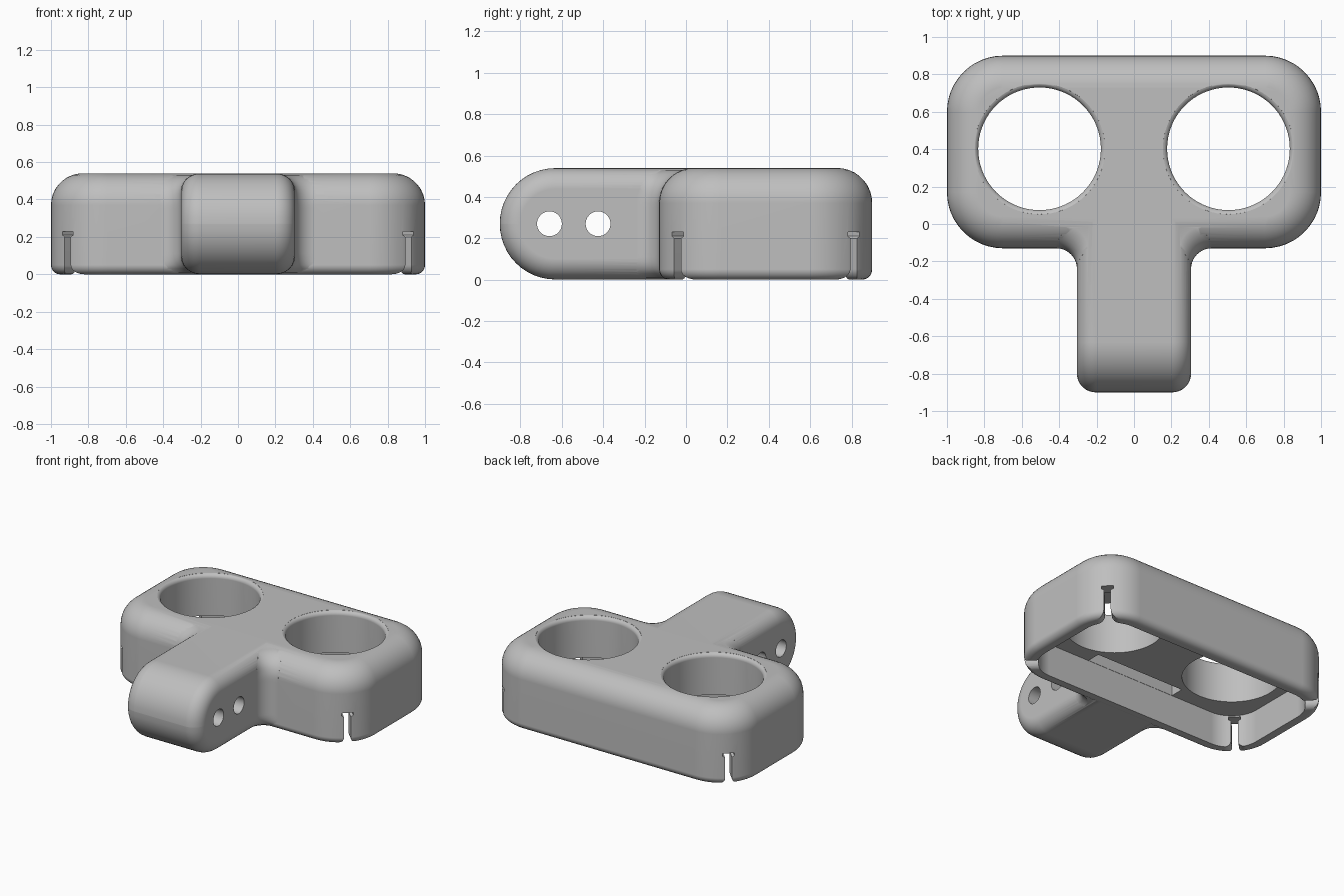
import bpy, bmesh
from math import sin, cos, pi, sqrt
from mathutils import Vector

cube = bpy.data.objects.get("Cube")
if cube:
    bpy.data.objects.remove(cube, do_unlink=True)

grey = bpy.data.materials.new("matte_grey")
grey.use_nodes = True
grey.diffuse_color = (0.52, 0.52, 0.52, 1)
grey.node_tree.nodes["Principled BSDF"].inputs["Base Color"].default_value = grey.diffuse_color

HEIGHT, TOP_R, LOW_R = 0.54, 0.17, 0.05
MID_Y, CEILING = 0.385, 0.24
HANDLE_X, HANDLE_R = 0.305, 0.1


def loft(name, rings):
    """Closed solid through rings that all have the same point count."""
    bm = bmesh.new()
    loops = [[bm.verts.new(p) for p in ring] for ring in rings]
    n = len(loops[0])
    for a, b in zip(loops, loops[1:]):
        for i in range(n):
            j = (i + 1) % n
            bm.faces.new((a[i], a[j], b[j], b[i]))
    bm.faces.new(loops[0])
    bm.faces.new(loops[-1])
    bmesh.ops.recalc_face_normals(bm, faces=bm.faces)
    mesh = bpy.data.meshes.new(name)
    bm.to_mesh(mesh)
    bm.free()
    mesh.materials.append(grey)
    obj = bpy.data.objects.new(name, mesh)
    bpy.context.collection.objects.link(obj)
    return obj


def rounded_rect(w, d, r, steps=12):
    pts = []
    for q, (sx, sy) in enumerate(((1, 1), (-1, 1), (-1, -1), (1, -1))):
        for i in range(steps + 1):
            a = (q + i / steps) * pi / 2
            pts.append((sx * (w / 2 - r) + r * cos(a), sy * (d / 2 - r) + r * sin(a)))
    return pts


def round_over(height, low, top, steps=9):
    """(inset, height) pairs of a wall with both edges rounded."""
    angles = [i / steps * pi / 2 for i in range(steps + 1)]
    return ([(low * (1 - sin(a)), low * (1 - cos(a))) for a in angles] +
            [(top * (1 - cos(a)), height - top + top * sin(a)) for a in angles])


def inset_at(z, low, top):
    """Inset of such a wall at a given height."""
    if z < low:
        return low - sqrt(low ** 2 - (low - z) ** 2)
    if z > HEIGHT - top:
        return top - sqrt(top ** 2 - (z - HEIGHT + top) ** 2)
    return 0


def boolean(target, tool, operation):
    mod = target.modifiers.new(operation, 'BOOLEAN')
    mod.operation, mod.solver, mod.object = operation, 'EXACT', tool
    bpy.context.view_layer.objects.active = target
    bpy.ops.object.modifier_apply(modifier=mod.name)
    bpy.data.objects.remove(tool, do_unlink=True)


# Wide body with rounded corners and rounded upper edge
body = loft("holder_body", [
    [(x, y + MID_Y, z) for x, y in rounded_rect(2 - 2 * s, 1.03 - 2 * s, 0.3 - s)]
    for s, z in round_over(HEIGHT, LOW_R, TOP_R)])

# Handle with a half-round end, reaching into the body
handle = loft("handle", [
    [(h - HANDLE_X, y - 0.15, z + HEIGHT / 2)
     for y, z in rounded_rect(1.5 - 2 * s, 0.538 - 2 * s, 0.268 - s)]
    for s, h in round_over(2 * HANDLE_X, HANDLE_R, HANDLE_R)])
boolean(body, handle, 'UNION')


# Concave blends between handle and body
def blend(side):
    r, rings = 0.11, []
    for i in range(27):
        z = 0.01 + 0.02 * i
        back = -0.13 + inset_at(z, LOW_R, TOP_R)
        flank = HANDLE_X - inset_at(z, HANDLE_R, HANDLE_R)
        cx, cy = flank + r, back - r
        ring = [(cx + r * cos(a), cy + r * sin(a))
                for a in [pi / 2 * (1 + k / 10) for k in range(11)]]
        ring += [(flank - 0.08, cy), (flank - 0.08, back + 0.08), (cx, back + 0.08)]
        rings.append([(side * x, y, z) for x, y in ring])
    return loft("blend", rings)


for side in (-1, 1):
    boolean(body, blend(side), 'UNION')

# Open underside with a deeper pocket beside the handle
cavity = loft("cavity", [[(x, y + MID_Y, z) for x, y in rounded_rect(1.82, 0.85, 0.21)]
                         for z in (-0.1, CEILING)])
boolean(body, cavity, 'DIFFERENCE')
pocket = loft("pocket", [[(x, y + 0.012, z) for x, y in rounded_rect(0.72, 0.1, 0.005, 2)]
                         for z in (CEILING - 0.05, 0.42)])
boolean(body, pocket, 'DIFFERENCE')


# Large round openings with a softened upper rim
def disc(cx, r, z):
    return [(cx + r * cos(i * pi / 36), 0.402 + r * sin(i * pi / 36), z) for i in range(72)]


for cx in (-0.505, 0.505):
    rim = [(0.328 + 0.03 * (1 - cos(a)), HEIGHT - 0.03 + 0.03 * sin(a))
           for a in [k * pi / 12 for k in range(6)]]
    opening = loft("opening", [disc(cx, 0.328, 0.1)] + [disc(cx, r, z) for r, z in rim] +
                   [disc(cx, 0.36, 0.6)])
    boolean(body, opening, 'DIFFERENCE')

# Two cross holes in the handle
for y in (-0.66, -0.425):
    bore = loft("bore", [[(x, y + 0.06 * cos(i * pi / 18), 0.27 + 0.06 * sin(i * pi / 18))
                          for i in range(36)] for x in (-0.5, 0.5)])
    boolean(body, bore, 'DIFFERENCE')

# Diagonal corner slots, flared at the bottom and widened at the top
flare = [(0.023 + 0.05 * (1 - sin(a)), 0.05 * (1 - cos(a)))
         for a in [k * pi / 12 for k in range(7)]]
half = [(0.073, -0.05)] + flare + [(0.023, 0.2), (0.04, 0.21), (0.04, 0.23)]
outline = half + [(-u, z) for u, z in reversed(half)]
for sx in (-1, 1):
    for sy in (-1, 1):
        out = Vector((sx, sy, 0)).normalized()
        across = Vector((-out.y, out.x, 0))
        centre = Vector((sx * 0.7, MID_Y + sy * 0.215, 0))
        slot = loft("slot", [[centre + out * d + across * u + Vector((0, 0, z))
                              for u, z in outline] for d in (0.14, 0.4)])
        boolean(body, slot, 'DIFFERENCE')

# Smooth shading with crisp cut edges
bpy.ops.object.select_all(action='DESELECT')
body.select_set(True)
bpy.context.view_layer.objects.active = body
bpy.ops.object.shade_smooth_by_angle(angle=pi / 6)
weighted = body.modifiers.new("weighted_normals", 'WEIGHTED_NORMAL')
weighted.keep_sharp = True
